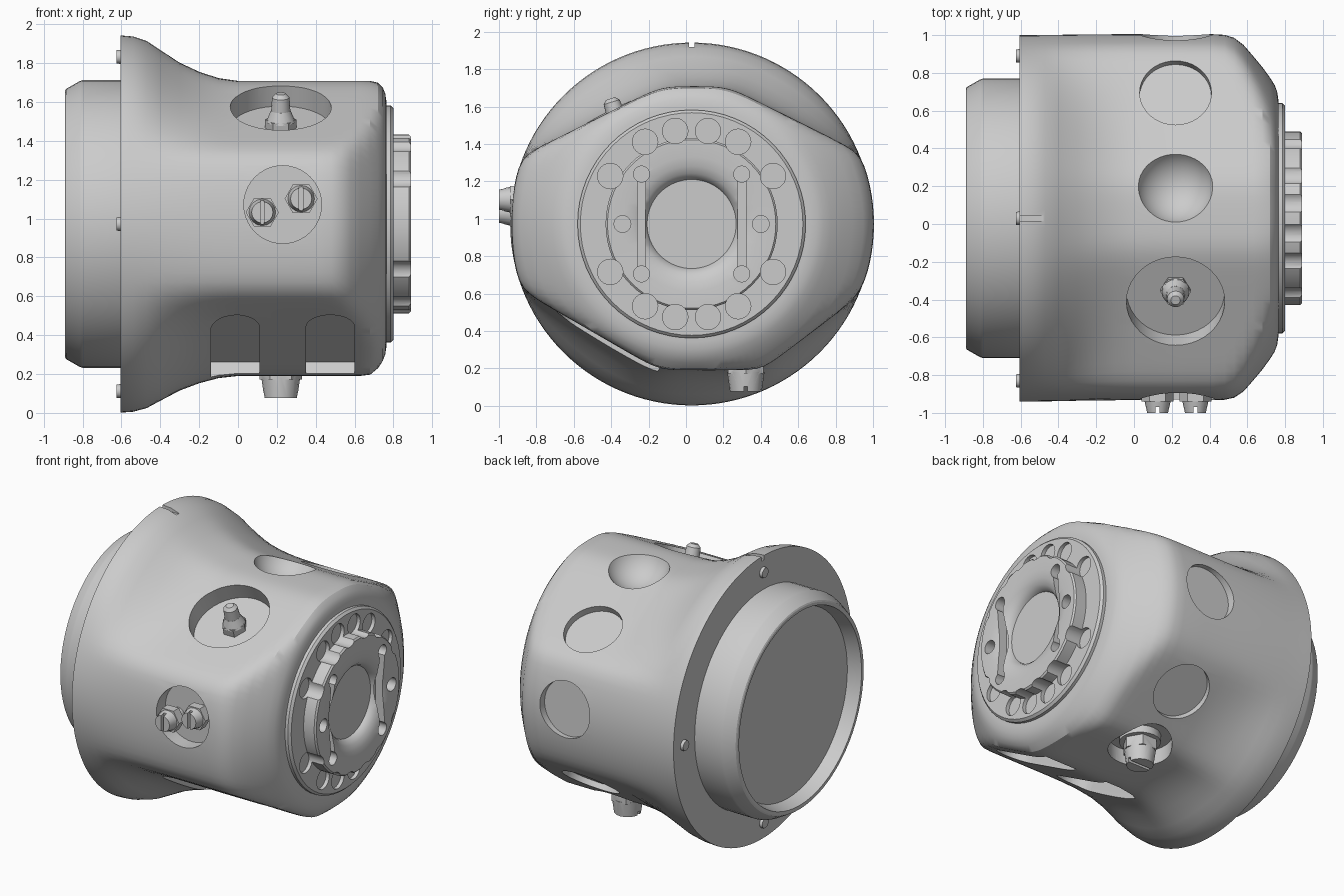
import bpy, bmesh, math
from mathutils import Vector, Matrix

if "Cube" in bpy.data.objects:
    bpy.data.objects.remove(bpy.data.objects["Cube"])

C = Vector((0, .03, .972))          # main axis runs along x through C
rad = math.radians


def direction(a):
    return Vector((0, math.cos(rad(a)), math.sin(rad(a))))


def finish(name, bm):
    bmesh.ops.recalc_face_normals(bm, faces=bm.faces)
    me = bpy.data.meshes.new(name)
    bm.to_mesh(me)
    bm.free()
    ob = bpy.data.objects.new(name, me)
    bpy.context.collection.objects.link(ob)
    return ob


def loft(name, stations, n, radius):
    """Closed skin round the main axis; radius(station, angle) gives the section."""
    bm = bmesh.new()
    rings = []
    for s in stations:
        ring = []
        for i in range(n):
            a = 360 * i / n
            ring.append(bm.verts.new(C + Vector((s[0], 0, 0)) + direction(a) * radius(s, a)))
        rings.append(ring)
    for r0, r1 in zip(rings, rings[1:]):
        for i in range(n):
            j = (i + 1) % n
            bm.faces.new((r0[i], r0[j], r1[j], r1[i]))
    bm.faces.new(rings[0])
    bm.faces.new(rings[-1])
    return finish(name, bm)


def lathe(name, profile, n=64):
    return loft(name, profile, n, lambda s, a: s[1])


def add_cone(bm, p, d, r1, r2, h, n=32):
    d = Vector(d).normalized()
    m = Matrix.Translation(C + Vector(p) + d * h / 2) @ d.to_track_quat('Z', 'X').to_matrix().to_4x4()
    bmesh.ops.create_cone(bm, cap_ends=True, segments=n, radius1=r1, radius2=r2, depth=h, matrix=m)


def add_box(bm, p, size, tilt=0):
    m = (Matrix.Translation(C + Vector(p)) @ Matrix.Rotation(rad(tilt), 4, 'X')
         @ Matrix.Diagonal((*size, 1)))
    bmesh.ops.create_cube(bm, size=1, matrix=m)


def carve(ob, fill):
    """Subtract the shapes that fill(bm) makes."""
    bm = bmesh.new()
    fill(bm)
    cutter = finish("cutter", bm)
    cutter.hide_render = True
    mod = ob.modifiers.new("cut", 'BOOLEAN')
    mod.object, mod.solver, mod.operation = cutter, 'EXACT', 'DIFFERENCE'
    mod.use_self = True
    bpy.context.view_layer.objects.active = ob
    bpy.ops.object.modifier_apply(modifier=mod.name)
    bpy.data.objects.remove(cutter)


def smooth(ob, angle=32):
    bpy.ops.object.select_all(action='DESELECT')
    ob.select_set(True)
    bpy.context.view_layer.objects.active = ob
    bpy.ops.object.shade_smooth_by_angle(angle=rad(angle))


# Housing: round flange flaring down into a soft faceted section, coned at the end
PLANES = [(63.5, .745), (90, .737), (116.5, .732), (180, .985), (240, .765), (270, .782), (307, .85)]


def soft_min(values):
    return sum(v ** -40 for v in values) ** (-1 / 40)


def section(a):
    cosines = [(math.cos(rad(a - n)), d) for n, d in PLANES]
    return soft_min([.975] + [d / c for c, d in cosines if c > .1])


def body_radius(s, a):
    x, flare, limit = s
    r = section(a)
    return soft_min([r + (.97 - r) * flare, limit])


BIG = 1.5
stations = [(-.605, 1, 1.1), (-.595, 1, BIG), (-.54, .98, BIG), (-.47, .88, BIG), (-.4, .68, BIG),
            (-.3, .40, BIG), (-.2, .2, BIG), (-.1, .06, BIG), (0, 0, BIG), (.25, 0, BIG),
            (.42, 0, 1.08), (.48, 0, 1.02), (.53, 0, .97), (.58, 0, .92), (.63, 0, .86),
            (.68, 0, .80), (.72, 0, .745), (.745, 0, .705), (.758, 0, .67), (.764, 0, .63),
            (.764, 0, .5)]
housing = loft("housing", stations, 120, body_radius)

# Ports round the housing: x, local y, local z, outward angle, radius, depth
PORTS = [(.22, -.43, .58, 116.5, .26, .10), (.22, .66, .49, 63.5, .19, .035),
         (.22, .955, .06, 3, .19, .035), (.22, .69, -.54, -53, .19, .035),
         (.22, .29, -.76, -90, .2, .08), (.23, -.95, .1, 180, .2, .09)]


def body_cuts(bm):
    for x, y, z, a, r, depth in PORTS:
        d = direction(a)
        add_cone(bm, Vector((x, y, z)) - d * depth, d, r, r, depth + .2, 40)
    # two round-ended grooves on the lower front slope
    d = direction(240)
    along = Vector((0, .866, -.5))
    for x in (-.015, .475):
        top = Vector((x, -.61, -.53)) - d * .08
        add_cone(bm, top, d, .125, .125, .35, 32)
        add_box(bm, top + along * .25 + d * .175, (.249, .5, .35), -30)
    # locating notch on top of the flange
    add_box(bm, (-.55, 0, .965), (.14, .03, .05))


def bowl_cut(bm):
    bmesh.ops.create_uvsphere(bm, u_segments=48, v_segments=32, radius=.21,
                              matrix=Matrix.Translation(C + Vector((.22, .18, .80))))


carve(housing, body_cuts)
carve(housing, bowl_cut)
smooth(housing)

# Rear collar with a recessed back plate
smooth(lathe("rear_collar", [(-.58, .74), (-.80, .74), (-.815, .735), (-.885, .695), (-.89, .685),
                             (-.89, .665), (-.80, .64), (-.80, .02)], 64), 25)

# Locating pins behind the flange
bm = bmesh.new()
for k in range(4):
    add_cone(bm, Vector((-.59, 0, 0)) + direction(90 * k) * .86, (-1, 0, 0), .038, .034, .035, 12)
smooth(finish("flange_pins", bm))

# Front ring and hub with bolt scallops, side slots and a central bore
BOLTS = [s * a for a in (30.5, 60.5, 80, 100, 119.5, 149.5) for s in (1, -1)]


def bolt_cuts(bm):
    for a in BOLTS:
        add_cone(bm, Vector((.775, 0, 0)) + direction(a) * .505, (1, 0, 0), .068, .068, .2, 24)


def hub_cuts(bm):
    bolt_cuts(bm)
    for s in (1, -1):
        add_box(bm, (.9, s * .268, 0), (.16, .045, .53))
        add_cone(bm, (.81, s * .37, 0), (1, 0, 0), .045, .045, .2, 20)
        for t in (1, -1):
            add_cone(bm, (.80, s * .268, t * .267), (1, 0, 0), .043, .043, .2, 20)


ring = lathe("front_ring", [(.74, .61), (.785, .61), (.80, .595), (.80, .02)])
carve(ring, bolt_cuts)
smooth(ring)
hub = lathe("hub", [(.76, .46), (.88, .46), (.89, .45), (.89, .36), (.882, .31), (.865, .27),
                    (.84, .245), (.82, .238), (.82, .01)])
carve(hub, hub_cuts)
smooth(hub)

# Slotted hex screws in the front port
for i, (x, z) in enumerate(((.125, .06), (.325, .13))):
    bm = bmesh.new()
    out = (0, -1, 0)
    add_cone(bm, (x, -.80, z), out, .05, .05, .14, 16)
    add_cone(bm, (x, -.91, z), out, .085, .085, .06, 6)
    add_cone(bm, (x, -.965, z), out, .07, .055, .065, 16)
    screw = finish("front_screw_%d" % (i + 1), bm)
    carve(screw, lambda b: add_box(b, (x, -1.03, z), (.02, .06, .2)))
    smooth(screw)

# Nipple in the upper front port
bm = bmesh.new()
d = direction(108)
base = Vector((.22, -.375, .49))
add_cone(bm, base - d * .05, d, .08, .08, .10, 6)
add_cone(bm, base + d * .04, d, .075, .05, .06, 16)
add_cone(bm, base + d * .09, d, .05, .045, .08, 16)
add_cone(bm, base + d * .17, d, .045, .025, .02, 16)
smooth(finish("upper_nipple", bm))

# Drain plug underneath
bm = bmesh.new()
add_cone(bm, (.22, .29, -.66), (0, 0, -1), .13, .13, .07, 24)
add_cone(bm, (.22, .29, -.72), (0, 0, -1), .11, .11, .08, 6)
add_cone(bm, (.22, .29, -.79), (0, 0, -1), .10, .085, .105, 16)
plug = finish("drain_plug", bm)
carve(plug, lambda b: add_box(b, (.22, .29, -.9), (.3, .02, .06)))
smooth(plug)
